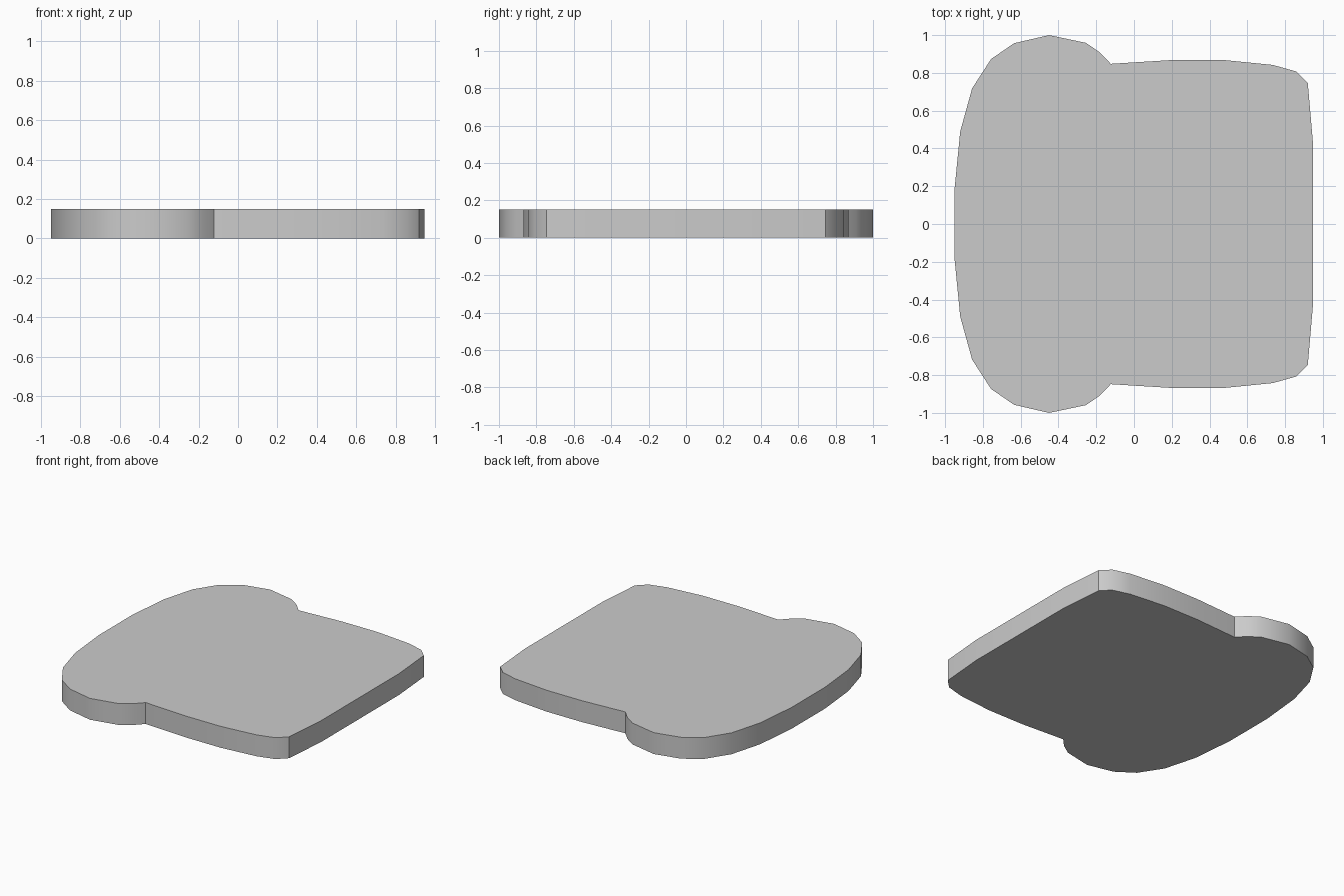
import bpy, bmesh, math

if "Cube" in bpy.data.objects:
    bpy.data.objects.remove(bpy.data.objects["Cube"])

HEIGHT = 0.15

# Half outline (y > 0), from the straight edge round to the bulged edge
half = [(0.947, 0.435), (0.92, 0.747), (0.857, 0.808), (0.735, 0.842),
        (0.475, 0.868), (0.20, 0.868), (-0.123, 0.848), (-0.18, 0.908),
        (-0.255, 0.959), (-0.45, 1.0), (-0.635, 0.957), (-0.757, 0.873),
        (-0.857, 0.718), (-0.92, 0.49), (-0.95, 0.185)]
outline = half + [(x, -y) for x, y in reversed(half)]

# Slab: outline face extruded upwards
bm = bmesh.new()
base = bm.faces.new([bm.verts.new((x, y, 0)) for x, y in outline])
top = bmesh.ops.extrude_face_region(bm, geom=[base], use_keep_orig=True)
bmesh.ops.translate(bm, vec=(0, 0, HEIGHT),
                    verts=[g for g in top["geom"] if isinstance(g, bmesh.types.BMVert)])
bmesh.ops.recalc_face_normals(bm, faces=bm.faces)
mesh = bpy.data.meshes.new("slab")
bm.to_mesh(mesh)
bm.free()
slab = bpy.data.objects.new("slab", mesh)
bpy.context.collection.objects.link(slab)

# Smooth rim, sharp top and bottom edges and notches
bpy.context.view_layer.objects.active = slab
slab.select_set(True)
bpy.ops.object.shade_smooth_by_angle(angle=math.radians(40))
